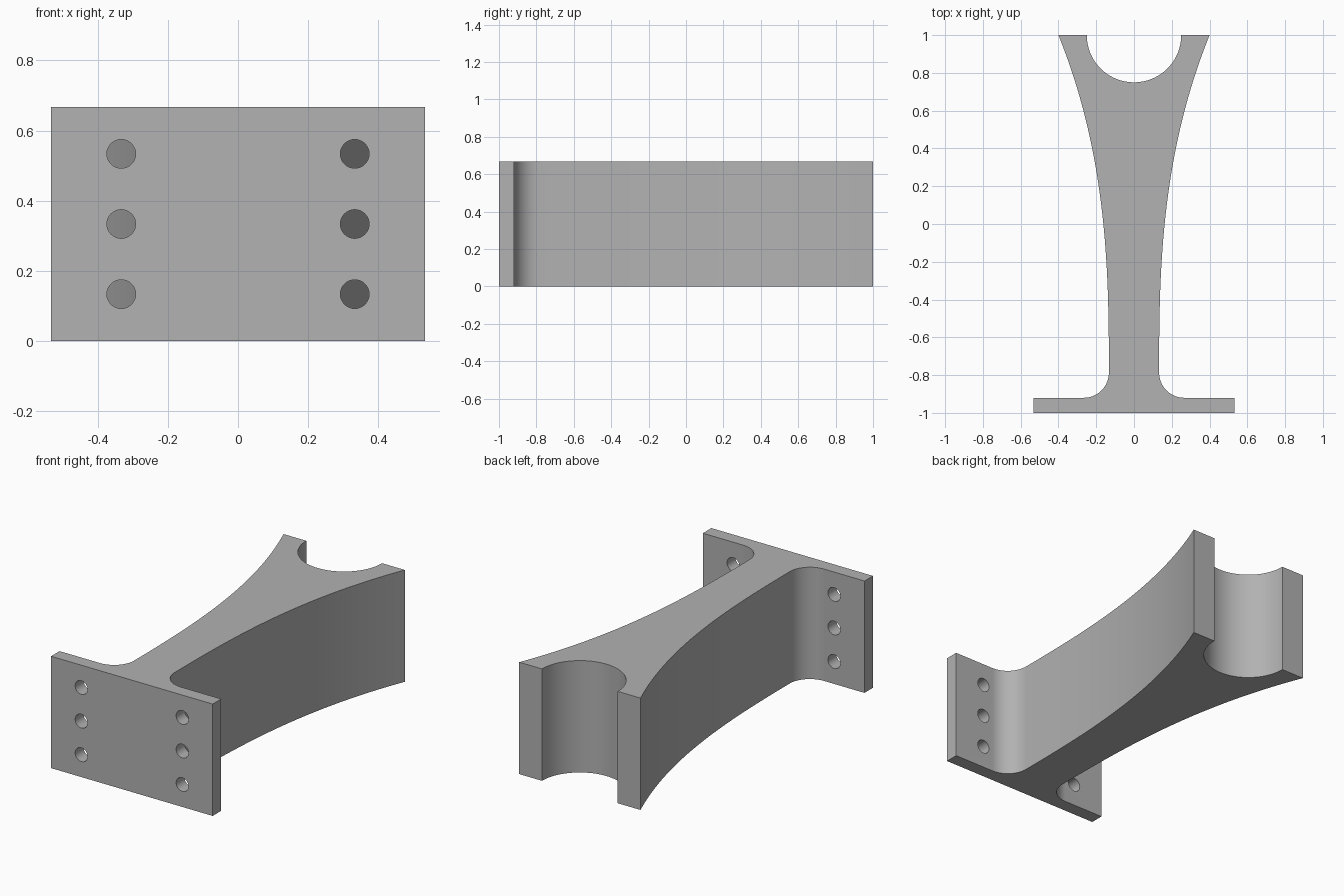
import bpy, bmesh
from math import sin, cos, pi, radians

cube = bpy.data.objects.get("Cube")
if cube:
    bpy.data.objects.remove(cube, do_unlink=True)

HEIGHT = 0.667
NECK, TIP, FLANGE = 0.133, 0.4, 0.533    # half widths
FLANGE_BACK = -0.92
FILLET = 0.133
NOTCH = 0.25

grey = bpy.data.materials.new("plain grey")
grey.use_nodes = True
colour = (0.445, 0.445, 0.445, 1)
grey.diffuse_color = colour
grey.node_tree.nodes["Principled BSDF"].inputs["Base Color"].default_value = colour


def half_profile():
    """Outline of the +x half, from the flange front to the notch bottom."""
    pts = [(FLANGE, -1), (FLANGE, FLANGE_BACK)]
    # rounded inner corner between flange and neck
    cx, cy = NECK + FILLET, FLANGE_BACK + FILLET
    for i in range(17):
        a = -pi / 2 - pi / 2 * i / 16
        pts.append((cx + FILLET * cos(a), cy + FILLET * sin(a)))
    # flaring flank
    for i in range(1, 33):
        s = i / 32
        pts.append((NECK + (TIP - NECK) * s ** 2.7, cy + (1 - cy) * s))
    # quarter of the round cradle
    for i in range(25):
        a = pi / 2 * i / 24
        pts.append((NOTCH * cos(a), 1 - NOTCH * sin(a)))
    pts[-1] = (0, 1 - NOTCH)
    return pts


# bracket body: mirrored profile extruded upwards
right = half_profile()
outline = right + [(-x, y) for x, y in reversed(right[:-1])]
bm = bmesh.new()
base = bm.faces.new([bm.verts.new((x, y, 0)) for x, y in outline])
ext = bmesh.ops.extrude_face_region(bm, geom=[base])
bmesh.ops.translate(bm, vec=(0, 0, HEIGHT),
                    verts=[v for v in ext["geom"] if isinstance(v, bmesh.types.BMVert)])
bmesh.ops.recalc_face_normals(bm, faces=bm.faces)
mesh = bpy.data.meshes.new("bracket_body")
bm.to_mesh(mesh)
bm.free()
mesh.materials.append(grey)
body = bpy.data.objects.new("bracket_body", mesh)
bpy.context.collection.objects.link(body)

# bolt holes through the flange
cutters = []
for side in (-1, 1):
    for level in (0.2, 0.5, 0.8):
        bpy.ops.mesh.primitive_cylinder_add(
            vertices=32, radius=0.041, depth=0.2,
            location=(side * 0.333, -0.96, HEIGHT * level),
            rotation=(radians(90), 0, 0))
        cutter = bpy.context.object
        cutter.name = "bolt_hole_cutter"
        cutter.hide_render = True
        cutter.data.materials.append(grey)
        cutters.append(cutter)

bpy.ops.object.select_all(action="DESELECT")
body.select_set(True)
bpy.context.view_layer.objects.active = body
for cutter in cutters:
    mod = body.modifiers.new("bolt_hole", "BOOLEAN")
    mod.operation = "DIFFERENCE"
    mod.solver = "EXACT"
    mod.object = cutter
    bpy.ops.object.modifier_apply(modifier=mod.name)
for cutter in cutters:
    bpy.data.objects.remove(cutter, do_unlink=True)

bpy.ops.object.shade_smooth_by_angle(angle=radians(30))
